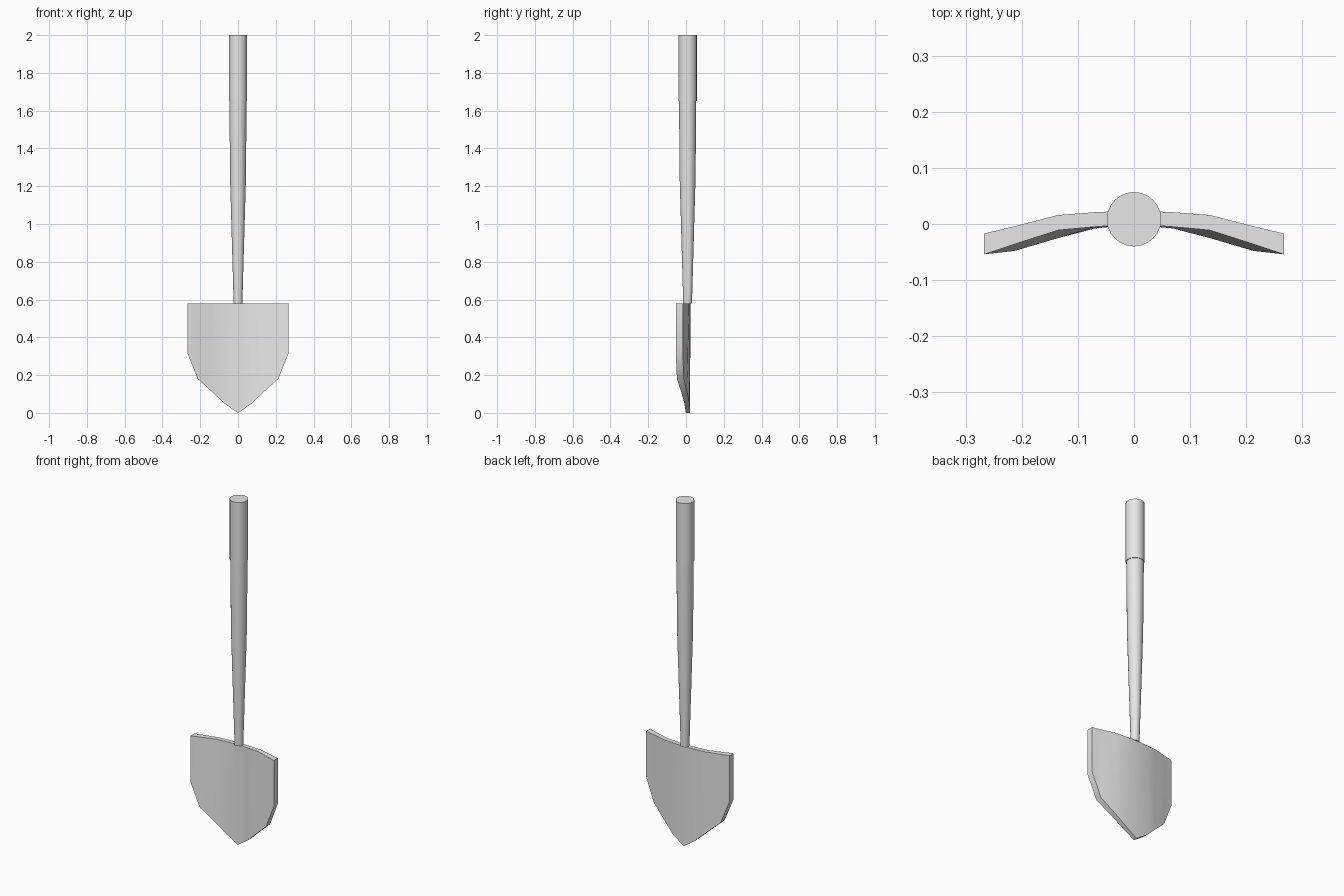
import bpy, bmesh, math

cube = bpy.data.objects.get("Cube")
if cube:
    bpy.data.objects.remove(cube, do_unlink=True)

GREY = (0.8, 0.8, 0.8, 1.0)
mat = bpy.data.materials.new("plain grey")
mat.use_nodes = True
mat.diffuse_color = GREY
mat.node_tree.nodes["Principled BSDF"].inputs["Base Color"].default_value = GREY


def finish(name, bm):
    """Turn a bmesh into a smooth-shaded object with crisp rims."""
    bmesh.ops.recalc_face_normals(bm, faces=bm.faces)
    mesh = bpy.data.meshes.new(name)
    bm.to_mesh(mesh)
    bm.free()
    mesh.materials.append(mat)
    obj = bpy.data.objects.new(name, mesh)
    bpy.context.collection.objects.link(obj)
    bpy.ops.object.select_all(action='DESELECT')
    obj.select_set(True)
    bpy.context.view_layer.objects.active = obj
    bpy.ops.object.shade_smooth_by_angle(angle=math.radians(30))
    return obj


def turned(name, profile, y, sides=24):
    """Capped round part from (radius, height) pairs."""
    bm = bmesh.new()
    rings = []
    for r, z in profile:
        angles = [math.tau * i / sides for i in range(sides)]
        rings.append([bm.verts.new((r * math.cos(a), y + r * math.sin(a), z))
                      for a in angles])
    for low, high in zip(rings, rings[1:]):
        for i in range(sides):
            j = (i + 1) % sides
            bm.faces.new((low[i], low[j], high[j], high[i]))
    bm.faces.new(rings[0])
    bm.faces.new(rings[-1])
    return finish(name, bm)


# Handle: tapered shaft and slightly wider grip
HANDLE_Y = 0.0085
turned("shaft", [(0.023, 0.578), (0.042, 1.24), (0.0455, 1.65)], HANDLE_Y)
turned("grip", [(0.0485, 1.65), (0.0485, 2.0)], HANDLE_Y)

# Blade: columns of (x, bottom z, front y low, front y top, back y low, back y top)
TOP = 0.58
half = [
    (0.0, 0.0, -0.001, 0.0, 0.021, 0.024),
    (0.07, 0.048, -0.008, -0.005, 0.019, 0.021),
    (0.135, 0.109, -0.025, -0.011, 0.006, 0.016),
    (0.213, 0.18, -0.048, -0.036, -0.012, -0.004),
    (0.267, 0.315, -0.054, -0.054, -0.017, -0.017),
]
columns = [(-c[0],) + c[1:] for c in reversed(half[1:])] + half
bm = bmesh.new()
loops = []
for x, z, front_low, front_top, back_low, back_top in columns:
    loops.append([bm.verts.new(p) for p in (
        (x, front_low, z), (x, front_top, TOP),
        (x, back_top, TOP), (x, back_low, z))])
for a, b in zip(loops, loops[1:]):
    for i in range(4):
        j = (i + 1) % 4
        bm.faces.new((a[i], a[j], b[j], b[i]))
bm.faces.new(loops[0])
bm.faces.new(loops[-1])
finish("blade", bm)
